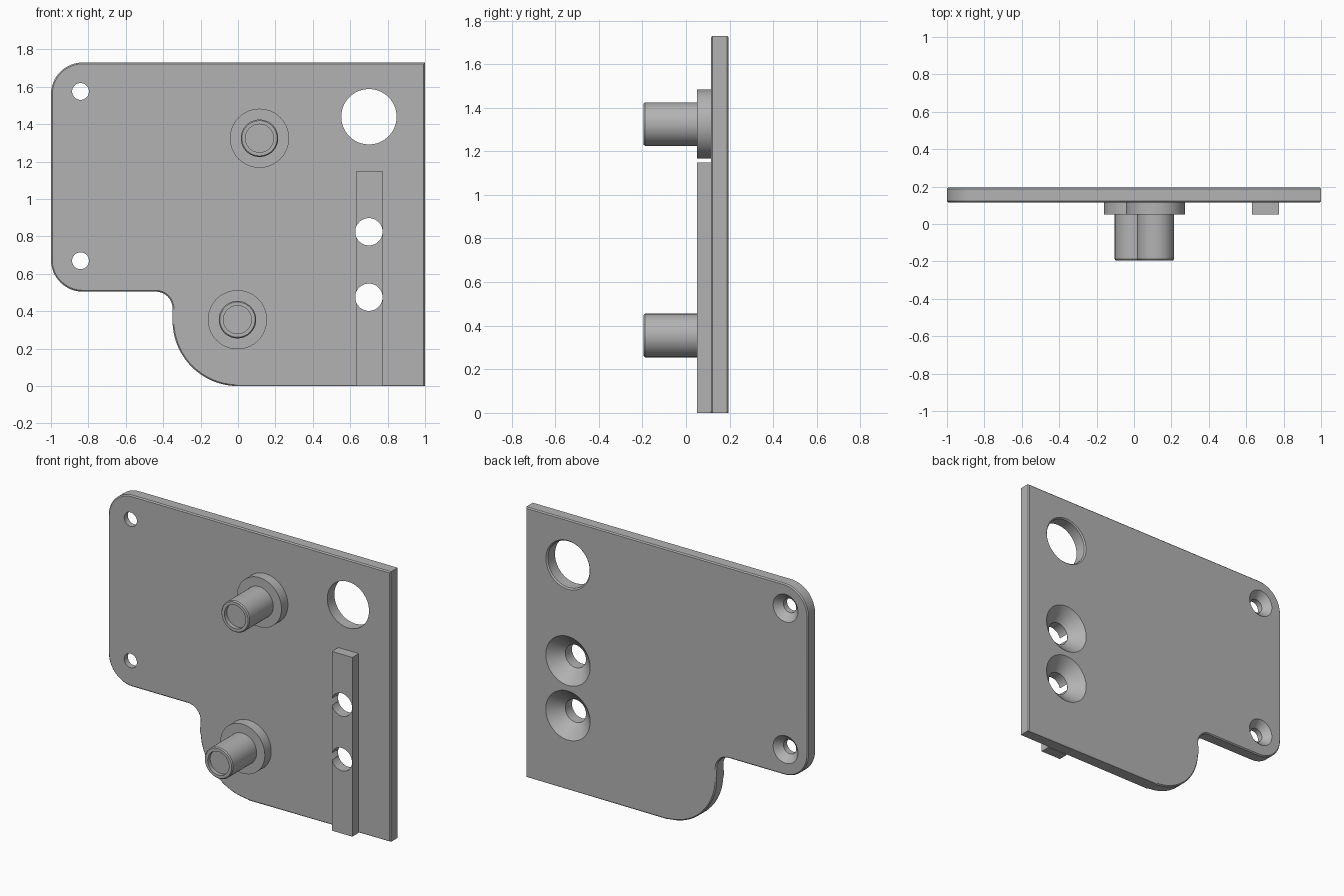
import bpy, bmesh
from math import sin, cos, pi, radians

if "Cube" in bpy.data.objects:
    bpy.data.objects.remove(bpy.data.objects["Cube"], do_unlink=True)

grey = bpy.data.materials.new("plain grey")
grey.use_nodes = True
colour = (0.45, 0.45, 0.45, 1)
grey.diffuse_color = colour
grey.node_tree.nodes["Principled BSDF"].inputs["Base Color"].default_value = colour

FRONT, PLATE, BACK = 0.05, 0.115, 0.195   # y of strip face, plate face, plate back


def finish(name, bm):
    bmesh.ops.recalc_face_normals(bm, faces=bm.faces)
    mesh = bpy.data.meshes.new(name)
    bm.to_mesh(mesh)
    bm.free()
    obj = bpy.data.objects.new(name, mesh)
    bpy.context.collection.objects.link(obj)
    mesh.materials.append(grey)
    return obj


def slab(name, outline, y0, y1, bevel=0):
    """Extrude an x-z outline along y, with chamfered rims."""
    bm = bmesh.new()
    face = bm.faces.new([bm.verts.new((x, y0, z)) for x, z in outline])
    out = bmesh.ops.extrude_face_region(bm, geom=[face])
    for v in out["geom"]:
        if isinstance(v, bmesh.types.BMVert):
            v.co.y = y1
    if bevel:
        rims = [e for e in bm.edges if abs(e.verts[0].co.y - e.verts[1].co.y) < 1e-5]
        bmesh.ops.bevel(bm, geom=rims, offset=bevel, segments=1, affect='EDGES')
    return finish(name, bm)


def lathe(name, profile, x, z, n=64):
    """Revolve (radius, y) points about a y axis and cap both ends."""
    bm = bmesh.new()
    rings = [[bm.verts.new((x + r * cos(2 * pi * i / n), y, z + r * sin(2 * pi * i / n)))
              for i in range(n)] for r, y in profile]
    for a, b in zip(rings, rings[1:]):
        for i in range(n):
            j = (i + 1) % n
            bm.faces.new((a[i], a[j], b[j], b[i]))
    bm.faces.new(rings[0])
    bm.faces.new(rings[-1])
    return finish(name, bm)


def arc(cx, cz, r, start, end, steps=16):
    return [(cx + r * cos(radians(start + (end - start) * i / steps)),
             cz + r * sin(radians(start + (end - start) * i / steps)))
            for i in range(steps + 1)]


# Plate with rounded left corners and a notch at lower left
outline = ([(1, 0), (1, 1.73)]
           + arc(-0.83, 1.56, 0.17, 90, 180)
           + arc(-0.83, 0.675, 0.17, 180, 270)
           + arc(-0.44, 0.415, 0.09, 90, 0)
           + arc(0, 0.35, 0.35, 180, 270, 24))
plate = slab("plate", outline, PLATE, BACK, 0.007)

# Raised strip on the front
strip = slab("guide_strip", [(0.63, 0), (0.775, 0), (0.775, 1.148), (0.63, 1.148)],
             FRONT, PLATE)

# Holes: x, z, radius, radius of the countersink at the back
holes = [(0.7, 1.44, 0.148, 0.156),
         (0.7, 0.825, 0.073, 0.157), (0.7, 0.475, 0.073, 0.157),
         (-0.842, 1.575, 0.045, 0.088), (-0.842, 0.67, 0.045, 0.088)]
cutters = []
for x, z, r, sink in holes:
    depth = min(sink - r, 0.078)
    cutters.append(lathe("hole_cutter", [(r, 0), (r, BACK - depth), (sink, BACK),
                                         (sink, BACK + 0.05)], x, z))
    cutters[-1].hide_render = True

for part, tools in ((plate, cutters), (strip, cutters[1:3])):
    for tool in tools:
        mod = part.modifiers.new("hole", 'BOOLEAN')
        mod.operation = 'DIFFERENCE'
        mod.solver = 'EXACT'
        mod.object = tool
    bpy.context.view_layer.objects.active = part
    for mod in list(part.modifiers):
        bpy.ops.object.modifier_apply(modifier=mod.name)
for tool in cutters:
    bpy.data.objects.remove(tool, do_unlink=True)

# Flanged pins with a shallow recess in the tip
pin_profile = [(0.158, PLATE), (0.158, FRONT), (0.1, FRONT), (0.1, -0.188),
               (0.094, -0.195), (0.075, -0.195), (0.075, -0.17)]
pins = [lathe("upper_pin", pin_profile, 0.115, 1.325),
        lathe("lower_pin", pin_profile, -0.003, 0.355)]

# Smooth round walls, keep edges sharp
bpy.ops.object.select_all(action='DESELECT')
for obj in [plate, strip] + pins:
    obj.select_set(True)
bpy.context.view_layer.objects.active = plate
bpy.ops.object.shade_smooth_by_angle(angle=radians(25))
